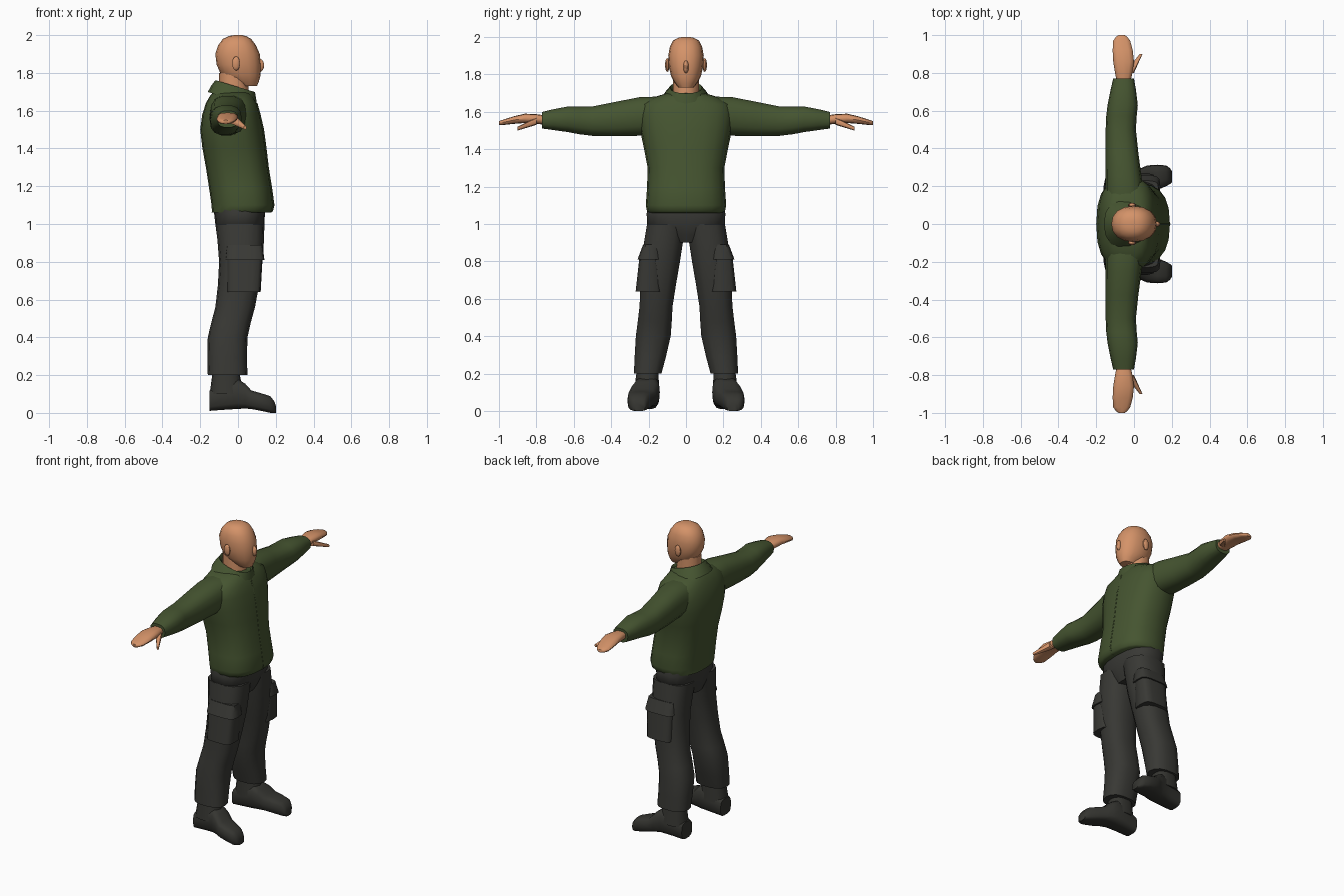
import bpy, bmesh
from math import cos, sin, pi, copysign, radians

cube = bpy.data.objects.get("Cube")
if cube:
    bpy.data.objects.remove(cube, do_unlink=True)


def material(name, red, green, blue):
    mat = bpy.data.materials.new(name)
    mat.use_nodes = True
    colour = (red, green, blue, 1)
    mat.diffuse_color = colour
    mat.node_tree.nodes["Principled BSDF"].inputs["Base Color"].default_value = colour
    return mat


skin = material("warm skin", .66, .29, .14)
jacket_green = material("olive jacket", .06, .09, .03)
trouser_grey = material("dark grey trousers", .04, .04, .035)
boot_grey = material("charcoal boots", .035, .035, .03)

parts = []


def smooth_rings(rings, steps):
    """Fill in extra rings along a smooth curve through the given ones."""
    last = len(rings) - 1
    result = []
    for i in range(last):
        before, start, end, after = (
            rings[max(i - 1, 0)], rings[i], rings[i + 1], rings[min(i + 2, last)])
        for step in range(steps):
            t = step / steps
            ease = t * t * (3 - 2 * t)
            leave = t * (1 - t) ** 2 / 2
            arrive = t * t * (t - 1) / 2
            result.append([
                b + (c - b) * ease + (c - a) * leave + (d - b) * arrive
                for a, b, c, d in zip(before, start, end, after)])
    return result + [rings[last]]


def loft(name, mat, axis, rings, sides=14, power=.8, tilt=0, side=1, steps=2):
    """Skin superellipse rings (position, a_min, a_max, b_min, b_max) along an axis.
    A ring of four values is symmetric, with its last value as the half width."""
    rings = [(*r[:3], -r[3], r[3]) if len(r) == 4 else r for r in rings]
    bm = bmesh.new()
    loops = []
    for position, a_min, a_max, b_min, b_max in smooth_rings(rings, steps):
        loop = []
        for i in range(sides):
            angle = 2 * pi * i / sides
            c, s = round(cos(angle), 6), round(sin(angle), 6)
            across = copysign(abs(c) ** power, c) * (a_max - a_min) / 2
            up = copysign(abs(s) ** power, s) * (b_max - b_min) / 2
            a, b = (a_min + a_max) / 2 + across, (b_min + b_max) / 2 + up
            along = position + tilt * across
            x, y, z = {"x": (along, a, b), "y": (a, along, b), "z": (a, b, along)}[axis]
            loop.append(bm.verts.new((x, y * side, z)))
        loops.append(loop)
    for low, high in zip(loops, loops[1:]):
        for i in range(sides):
            j = (i + 1) % sides
            bm.faces.new((low[i], low[j], high[j], high[i]))
    bm.faces.new(loops[0])
    bm.faces.new(loops[-1])
    bmesh.ops.recalc_face_normals(bm, faces=bm.faces)
    mesh = bpy.data.meshes.new(name)
    bm.to_mesh(mesh)
    bm.free()
    mesh.materials.append(mat)
    obj = bpy.data.objects.new(name, mesh)
    bpy.context.collection.objects.link(obj)
    parts.append(obj)


def ball(name, mat, centre, size):
    """Low-sided ellipsoid for small rounded features."""
    bpy.ops.mesh.primitive_uv_sphere_add(
        segments=10, ring_count=6, location=centre, scale=size)
    obj = bpy.context.object
    obj.name = name
    obj.data.materials.append(mat)
    parts.append(obj)


# Head, neck and nose
loft("head", skin, "z", [
    (1.73, 0, .1, .04), (1.79, -.09, .12, .08), (1.9, -.12, .115, .095),
    (1.98, -.08, .07, .07), (2, -.02, .02, .02)], sides=16, power=.9)
loft("neck", skin, "z", [(1.64, -.1, .06, .07), (1.8, -.1, .05, .07)], power=1)
ball("nose", skin, (.115, 0, 1.84), (.025, .015, .035))

# Jacket body, folded collar and front placket following the chest
jacket_rings = [
    (1.06, -.14, .17, .2), (1.1, -.14, .19, .215), (1.3, -.17, .16, .205),
    (1.5, -.2, .135, .245), (1.64, -.17, .1, .24), (1.7, -.13, .06, .1)]
loft("jacket_body", jacket_green, "z", jacket_rings, sides=20)
loft("placket", jacket_green, "z", [
    (z, front - .02, front + .003, .007) for z, back, front, half in jacket_rings[:-1]],
    sides=8, power=.5)
loft("collar", jacket_green, "z", [
    (1.66, -.16, .1, .14), (1.73, -.12, .09, .085), (1.69, -.1, .07, .07)],
    sides=16, power=.9, tilt=-.3)

# Trouser seat
loft("trouser_seat", trouser_grey, "z", [
    (.9, -.1, .1, .08), (1, -.12, .14, .21), (1.1, -.13, .14, .2)], sides=18)

for label, side in (("left", 1), ("right", -1)):
    def limb(part, mat, axis, rings, **options):
        loft(label + "_" + part, mat, axis, rings, side=side, **options)

    ball(label + "_ear", skin, (-.01, side * .1, 1.85), (.022, .012, .038))

    # Sleeve, fuller at the elbow and narrow at the cuff
    limb("sleeve", jacket_green, "y", [
        (.1, -.15, .06, 1.49, 1.68), (.25, -.15, .04, 1.47, 1.68),
        (.5, -.15, .01, 1.47, 1.63), (.63, -.14, .02, 1.49, 1.63),
        (.77, -.11, 0, 1.51, 1.6)])

    # Flat hand and thumb
    limb("hand", skin, "y", [
        (.75, -.09, -.02, 1.53, 1.58), (.86, -.11, 0, 1.54, 1.59),
        (.97, -.11, -.02, 1.53, 1.56), (1, -.08, -.05, 1.53, 1.55)], sides=12)
    limb("thumb", skin, "y", [
        (.8, -.05, 0, 1.53, 1.57), (.9, .03, .045, 1.5, 1.52)], sides=8)

    # Trouser leg
    limb("trouser_leg", trouser_grey, "z", [
        (.2, -.16, .05, .13, .28), (.4, -.16, .05, .08, .27),
        (.56, -.12, .09, .07, .25), (.8, -.1, .13, .03, .24),
        (1, -.12, .14, 0, .21)])

    # Cargo pocket and its overhanging flap
    limb("cargo_pocket", trouser_grey, "z", [
        (.64, -.06, .12, .13, .27), (.82, -.06, .13, .14, .25)], power=.5)
    limb("pocket_flap", trouser_grey, "z", [
        (.81, -.07, .14, .13, .26), (.89, -.06, .13, .14, .23)], power=.5)

    # Boot shaft, and foot with the toe turned out
    limb("boot_shaft", boot_grey, "z", [
        (.1, -.15, .03, .14, .28), (.25, -.13, 0, .15, .26)])
    limb("boot_foot", boot_grey, "x", [
        (-.15, .15, .26, .01, .12), (0, .14, .28, .02, .18),
        (.07, .16, .31, .02, .12), (.17, .2, .31, 0, .09),
        (.2, .22, .28, 0, .04)], power=.6)

# Soft shading that keeps hems crisp
for obj in bpy.context.selected_objects:
    obj.select_set(False)
for obj in parts:
    obj.select_set(True)
bpy.context.view_layer.objects.active = parts[0]
bpy.ops.object.shade_smooth_by_angle(angle=radians(45))
